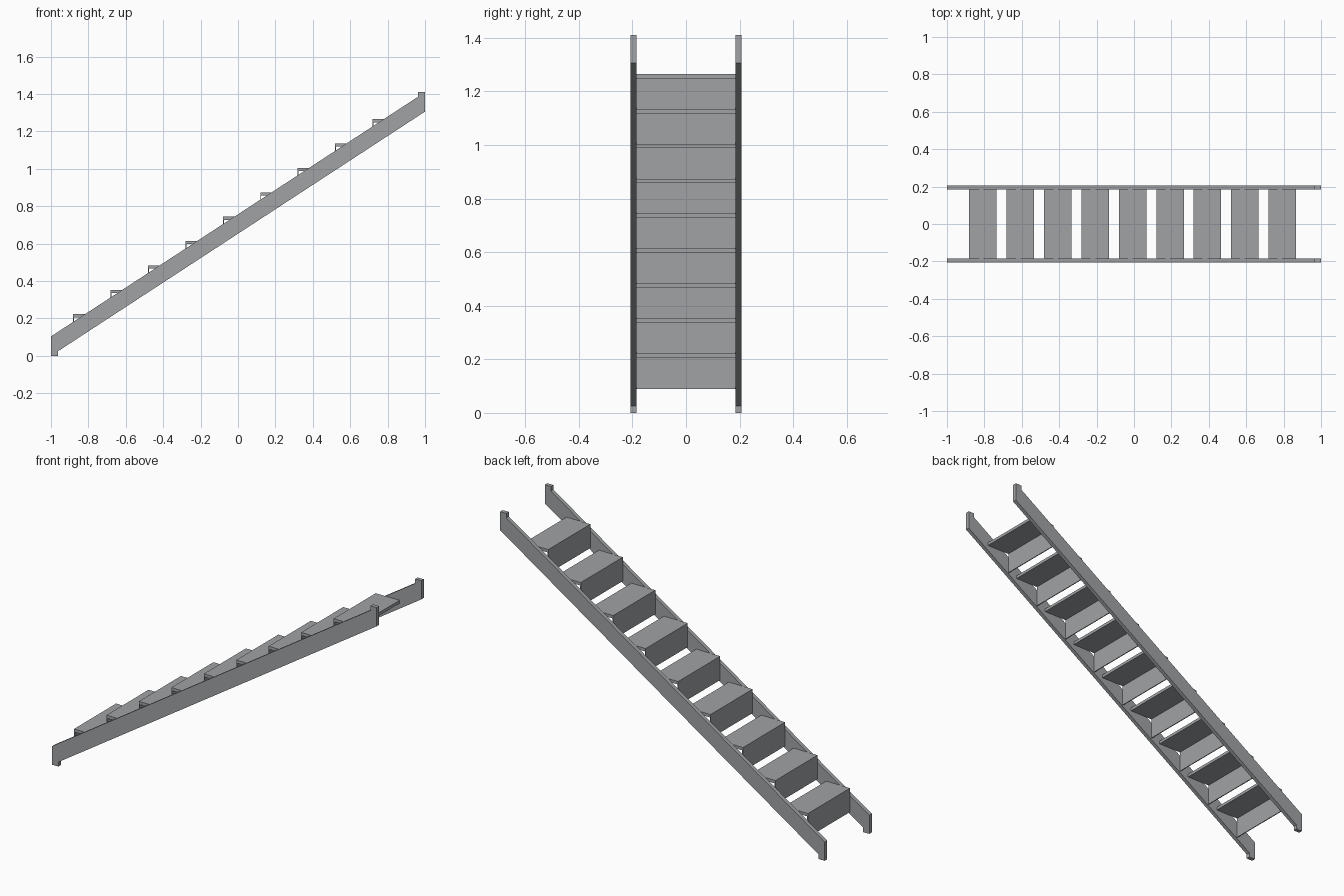
import bpy
import bmesh

cube = bpy.data.objects.get("Cube")
if cube:
    bpy.data.objects.remove(cube, do_unlink=True)

steel = bpy.data.materials.new("grey_steel")
steel.use_nodes = True
GREY = (0.35, 0.365, 0.375, 1.0)
steel.diffuse_color = GREY
steel.node_tree.nodes["Principled BSDF"].inputs["Base Color"].default_value = GREY


def extrude_profile(name, outline, y0, y1):
    """Solid made from an x-z outline, extruded from y0 to y1."""
    bm = bmesh.new()
    face = bm.faces.new([bm.verts.new((x, y0, z)) for x, z in outline])
    result = bmesh.ops.extrude_face_region(bm, geom=[face])
    verts = [g for g in result["geom"] if isinstance(g, bmesh.types.BMVert)]
    bmesh.ops.translate(bm, verts=verts, vec=(0, y1 - y0, 0))
    bmesh.ops.recalc_face_normals(bm, faces=bm.faces)
    mesh = bpy.data.meshes.new(name)
    bm.to_mesh(mesh)
    bm.free()
    mesh.materials.append(steel)
    obj = bpy.data.objects.new(name, mesh)
    bpy.context.collection.objects.link(obj)
    return obj


INNER, OUTER = 0.185, 0.207
STEPS, RUN, RISE = 9, 0.2, 0.1303
TREAD_DEPTH, TREAD_THICK = 0.147, 0.017
RISER_DROP, RISER_THICK = 0.133, 0.005

# Side stringers with a foot at the bottom and a short post at the top
stringer = [(-1, 0), (-0.962, 0), (-0.962, 0.025), (1, 1.306),
            (1, 1.41), (0.962, 1.41), (0.962, 1.385), (-1, 0.104)]
extrude_profile("front_stringer", stringer, -OUTER, -INNER)
extrude_profile("back_stringer", stringer, INNER, OUTER)

# Steps: a thin tread with a riser plate folded down from its lower edge
for i in range(STEPS):
    x, z = -0.881 + RUN * i, 0.223 + RISE * i
    under = z - TREAD_THICK
    step = [(x, z), (x + TREAD_DEPTH, z), (x + TREAD_DEPTH, under),
            (x + RISER_THICK, under), (x + RISER_THICK, z - RISER_DROP),
            (x, z - RISER_DROP)]
    extrude_profile(f"step_{i + 1}", step, -INNER, INNER)
